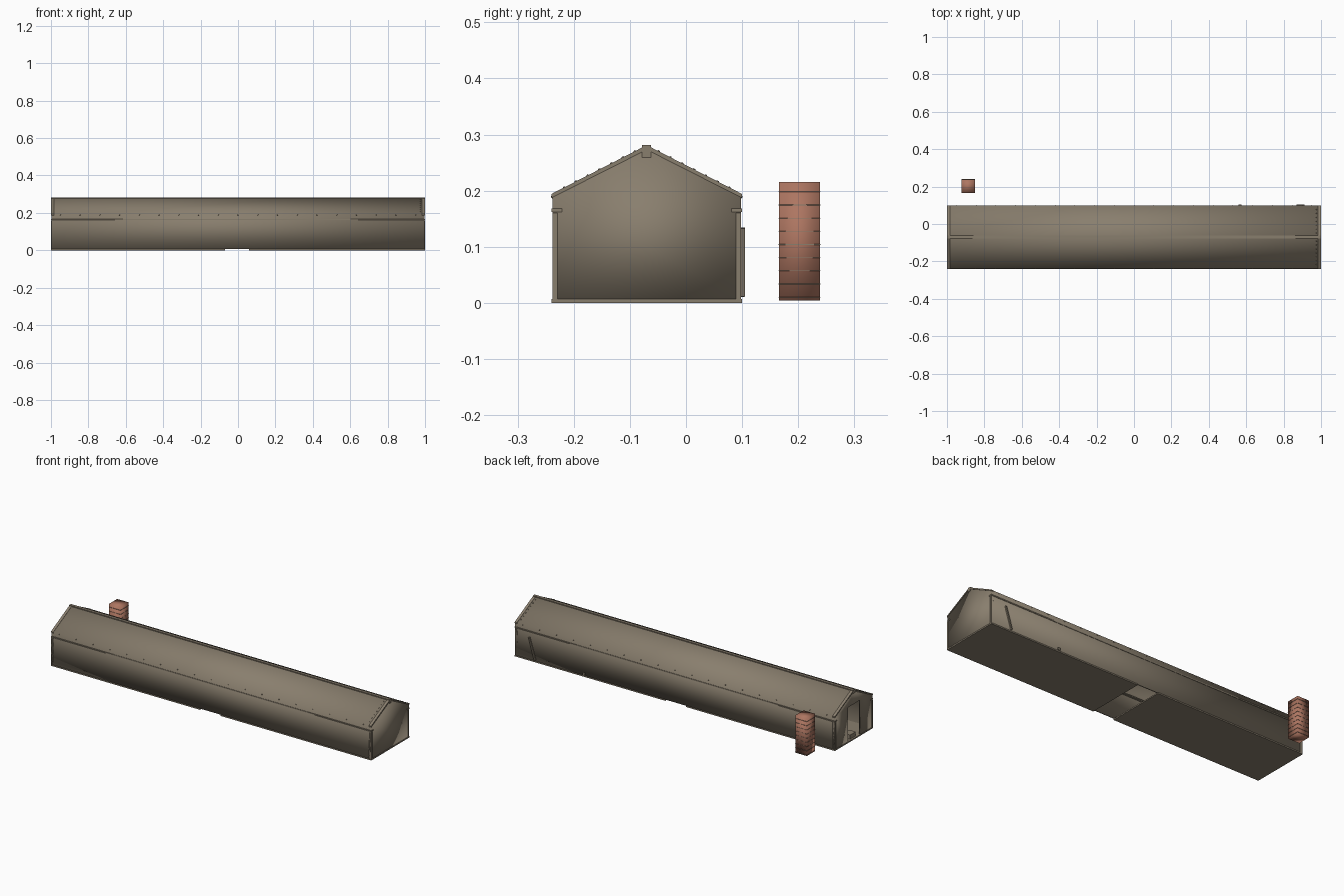
import bpy, bmesh, math
from mathutils import Vector

cube = bpy.data.objects.get("Cube")
if cube:
    bpy.data.objects.remove(cube, do_unlink=True)


def material(name, rgb):
    m = bpy.data.materials.new(name)
    m.use_nodes = True
    m.diffuse_color = (*rgb, 1)
    bsdf = next(n for n in m.node_tree.nodes if n.type == 'BSDF_PRINCIPLED')
    bsdf.inputs["Base Color"].default_value = (*rgb, 1)
    return m


TAUPE = material("weathered taupe", (0.25, 0.21, 0.155))
BRICK = material("red brick", (0.42, 0.18, 0.12))


def finish(bm, name, mat, smooth=False):
    bmesh.ops.recalc_face_normals(bm, faces=bm.faces)
    for f in bm.faces:
        f.smooth = smooth
    me = bpy.data.meshes.new(name)
    bm.to_mesh(me)
    bm.free()
    me.materials.append(mat)
    ob = bpy.data.objects.new(name, me)
    bpy.context.scene.collection.objects.link(ob)
    return ob


def box(name, lo, hi, mat=TAUPE, smooth=False):
    bm = bmesh.new()
    lo, hi = Vector(lo), Vector(hi)
    bmesh.ops.create_cube(bm, size=1)
    for v in bm.verts:
        v.co = (lo + hi) / 2 + v.co * (hi - lo)
    return finish(bm, name, mat, smooth)


MID, HALF, BASE, EAVE, RIDGE = -0.07, 0.168, 0.006, 0.194, 0.28
END = 0.998
FRONT, BACK = MID - HALF, MID + HALF

# Hollow shell: side walls, pitched roof, closed end and an end with a doorway
profile = [(FRONT, BASE), (FRONT, EAVE), (MID, RIDGE), (BACK, EAVE), (BACK, BASE)]
bm = bmesh.new()
near = [bm.verts.new((-END, y, z)) for y, z in profile]
far = [bm.verts.new((END, y, z)) for y, z in profile]
for i in range(len(profile) - 1):
    bm.faces.new((near[i], near[i + 1], far[i + 1], far[i]))
bm.faces.new(far)
door = [bm.verts.new((-END, y, z)) for y, z in
        [(-0.13, BASE), (-0.13, 0.2), (-0.02, 0.2), (-0.02, BASE)]]
bm.faces.new((near[0], door[0], door[1], near[1]))
bm.faces.new((near[1], door[1], near[2]))
bm.faces.new((door[1], door[2], near[2]))
bm.faces.new((door[2], near[3], near[2]))
bm.faces.new((door[3], near[4], near[3], door[2]))
shell = finish(bm, "barn_shell", TAUPE, True)
thick = shell.modifiers.new("wall_thickness", 'SOLIDIFY')
thick.thickness = 0.008
thick.offset = -1

# Floor slabs with a gap across the middle
for name, x0, x1 in (("floor_right", -1, -0.07), ("floor_left", 0.06, 1)):
    box(name, (x0, -0.24, 0), (x1, 0.1, 0.007))

# Ridge beam, ridge cap and wall rails
box("ridge_beam", (-1, MID - 0.008, 0.259), (1, MID + 0.008, 0.273))
box("ridge_cap", (-1, MID - 0.008, 0.275), (1, MID + 0.008, 0.281))
box("front_rail", (-1, -0.24, 0.162), (1, -0.221, 0.168))
box("back_rail", (-1, 0.081, 0.162), (1, 0.1, 0.168))

# Corner posts and roof edge strips at both ends
for side, label in ((1, "left"), (-1, "right")):
    x0, x1 = sorted((side * 0.985, side))
    for y, face in ((FRONT, "front"), (BACK - 0.009, "back")):
        box(f"{face}_post_{label}", (x0, y, BASE), (x1, y + 0.009, 0.16))
    bm = bmesh.new()
    for s in (-1, 1):
        ring = [(s * (HALF + 0.002), EAVE), (0, RIDGE + 0.001),
                (0, RIDGE - 0.007), (s * (HALF + 0.002), EAVE - 0.007)]
        face = bm.faces.new([bm.verts.new((x0, MID + y, z)) for y, z in ring])
        out = bmesh.ops.extrude_face_region(bm, geom=[face])
        bmesh.ops.translate(bm, vec=(x1 - x0, 0, 0),
                            verts=[g for g in out["geom"] if isinstance(g, bmesh.types.BMVert)])
    finish(bm, f"roof_edge_{label}", TAUPE)

# Roof fasteners along the eaves and up the closed gable
spots = []
for s in (-1, 1):
    spots += [(-0.95 + i * 0.1056, MID + s * HALF, 0.189) for i in range(19)]
    for i in range(1, 8):
        t = i / 8
        spots.append((0.975, MID + s * HALF * t, RIDGE + (EAVE - RIDGE) * t))
bm = bmesh.new()
for p in spots:
    dot = bmesh.ops.create_icosphere(bm, subdivisions=1, radius=0.003)
    bmesh.ops.translate(bm, verts=dot["verts"], vec=p)
finish(bm, "roof_fasteners", TAUPE, True)

# Leaning plank and low knob on the back wall
plank = box("leaning_plank", (-0.004, -0.003, -0.063), (0.004, 0.004, 0.063))
plank.location = (0.89, 0.101, 0.073)
plank.rotation_euler = (0, math.radians(17), 0)
box("back_knob", (0.56, 0.095, 0.01), (0.575, 0.104, 0.022))

# Step inside the doorway
box("door_step", (-0.99, -0.1, BASE), (-0.95, -0.05, 0.03))

# Free-standing brick chimney with thin course lines
box("chimney", (-0.922, 0.166, 0.004), (-0.85, 0.239, 0.215), BRICK, True)
for i in range(9):
    z = 0.01 + i * 0.0235
    box(f"chimney_course_{i + 1}", (-0.923, 0.165, z - 0.0006),
        (-0.849, 0.24, z + 0.0006), TAUPE)
